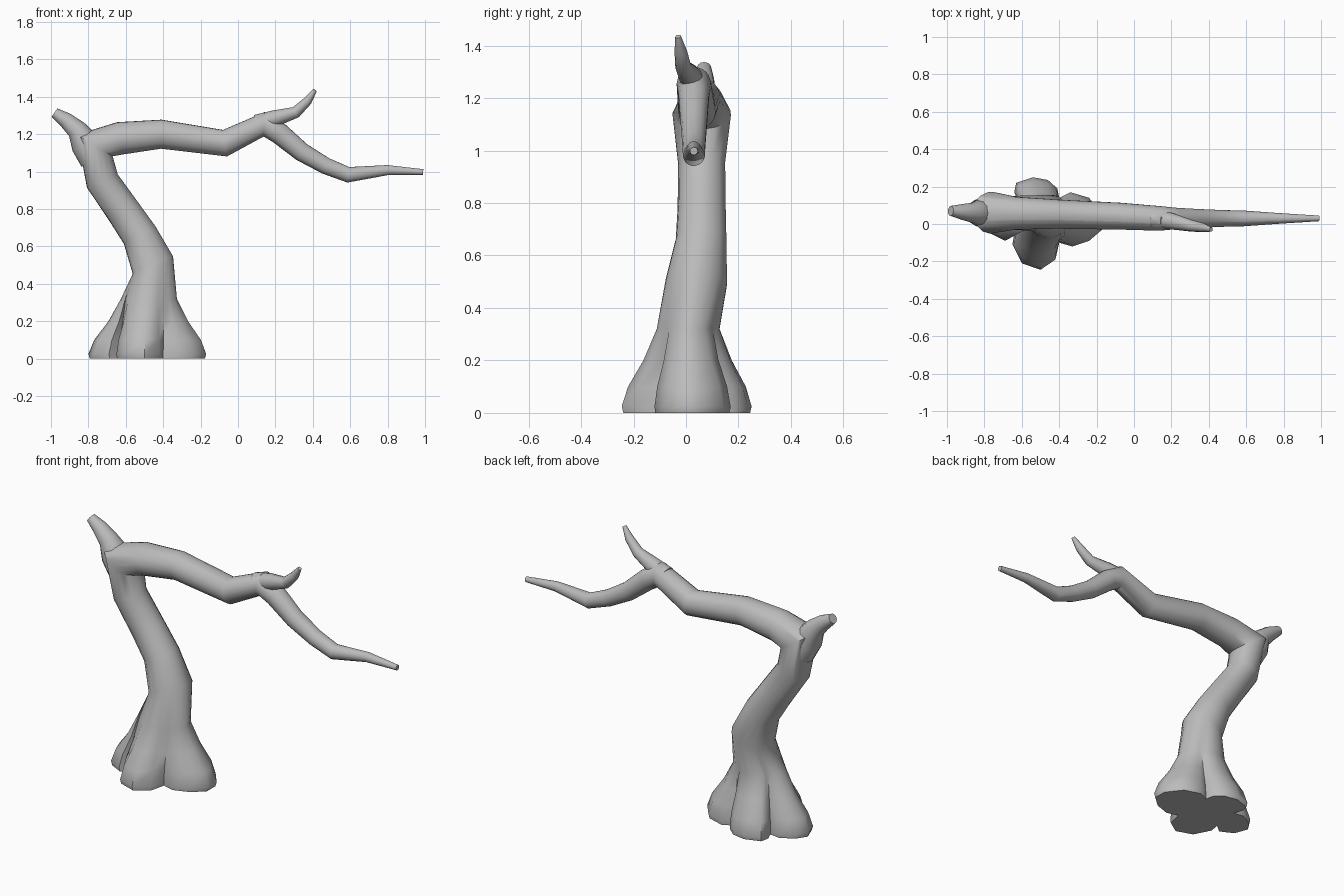
import bpy, bmesh, math
from mathutils import Vector

cube = bpy.data.objects.get("Cube")
if cube:
    bpy.data.objects.remove(cube, do_unlink=True)

bark = bpy.data.materials.new("grey_bark")
bark.use_nodes = True
GREY = (0.5, 0.5, 0.5, 1)
bark.diffuse_color = GREY
bark.node_tree.nodes["Principled BSDF"].inputs["Base Color"].default_value = GREY


def path_rings(path, angles):
    """Rings of points around a path of (x, y, z, radius)."""
    pts = [Vector(p[:3]) for p in path]
    rings = []
    for i, (c, p) in enumerate(zip(pts, path)):
        before = c - pts[i - 1] if i else pts[1] - c
        after = pts[i + 1] - c if i + 1 < len(pts) else before
        t = (before.normalized() + after.normalized()).normalized()
        u = Vector((0, 1, 0)).cross(t).normalized()
        v = t.cross(u)
        rings.append([c + p[3] * (math.cos(a) * u + math.sin(a) * v) for a in angles])
    return rings


def loft(name, rings):
    """Skin a list of equal rings and cap both ends."""
    bm = bmesh.new()
    loops = [[bm.verts.new(p) for p in ring] for ring in rings]
    n = len(loops[0])
    for a, b in zip(loops, loops[1:]):
        for i in range(n):
            j = (i + 1) % n
            bm.faces.new((a[i], a[j], b[j], b[i]))
    bm.faces.new(loops[0][::-1])
    bm.faces.new(loops[-1])
    bmesh.ops.recalc_face_normals(bm, faces=bm.faces)
    mesh = bpy.data.meshes.new(name)
    bm.to_mesh(mesh)
    bm.free()
    mesh.materials.append(bark)
    ob = bpy.data.objects.new(name, mesh)
    bpy.context.collection.objects.link(ob)
    bpy.ops.object.select_all(action='DESELECT')
    ob.select_set(True)
    bpy.context.view_layer.objects.active = ob
    bpy.ops.object.shade_smooth_by_angle(angle=math.radians(50))
    return ob


# Footprint of the four root lobes, counter-clockwise
footprint = [
    (-.17, -.03), (-.17, .05), (-.24, .14), (-.34, .17), (-.40, .14),
    (-.41, .19), (-.46, .235), (-.54, .25), (-.63, .22), (-.64, .17), (-.62, .12),
    (-.68, .13), (-.76, .09), (-.80, .03), (-.77, -.05), (-.69, -.09), (-.64, -.05),
    (-.65, -.11), (-.60, -.21), (-.50, -.245), (-.42, -.19), (-.40, -.10),
    (-.33, -.12), (-.24, -.09)]
centre = Vector((-.49, .01))
angles = [math.atan2(y - centre.y, x - centre.x) for x, y in footprint]

# Root flare: footprint blends into the round trunk with height
rings = []
for z, flare in ((0, .96), (.025, 1), (.10, .84), (.20, .45), (.32, .11)):
    ring = []
    for (x, y), a in zip(footprint, angles):
        trunk_point = Vector((-.475 + .13 * math.cos(a), .01 + .105 * math.sin(a)))
        p = trunk_point.lerp(Vector((x, y)), flare)
        ring.append(Vector((p.x, p.y, z)))
    rings.append(ring)

# Trunk bending over into the long limb and its drooping end
main_path = [
    (-.455, .04, .50, .118), (-.525, .058, .66, .097), (-.61, .06, .785, .092),
    (-.725, .06, .95, .09), (-.765, .06, 1.14, .112), (-.63, .058, 1.178, .088),
    (-.41, .053, 1.20, .078), (-.07, .042, 1.152, .072), (.14, .03, 1.253, .066),
    (.22, .03, 1.205, .058), (.34, .03, 1.105, .051), (.47, .03, 1.03, .045),
    (.59, .03, .983, .042), (.80, .03, 1.008, .027), (.99, .03, .998, .015)]
loft("trunk_and_limb", rings + path_rings(main_path, angles))

# Side branches
around = [2 * math.pi * i / 12 for i in range(12)]
branches = {
    "broken_stub": [(-.77, .06, 1.06, .075), (-.815, .06, 1.15, .08), (-.862, .06, 1.225, .054),
                    (-.92, .065, 1.275, .042), (-.98, .07, 1.315, .027)],
    "upper_twig": [(.10, .03, 1.255, .05), (.20, .015, 1.285, .044), (.31, -.01, 1.318, .031),
                   (.372, -.02, 1.378, .024), (.412, -.03, 1.435, .011)],
}
for name, path in branches.items():
    loft(name, path_rings(path, around))
